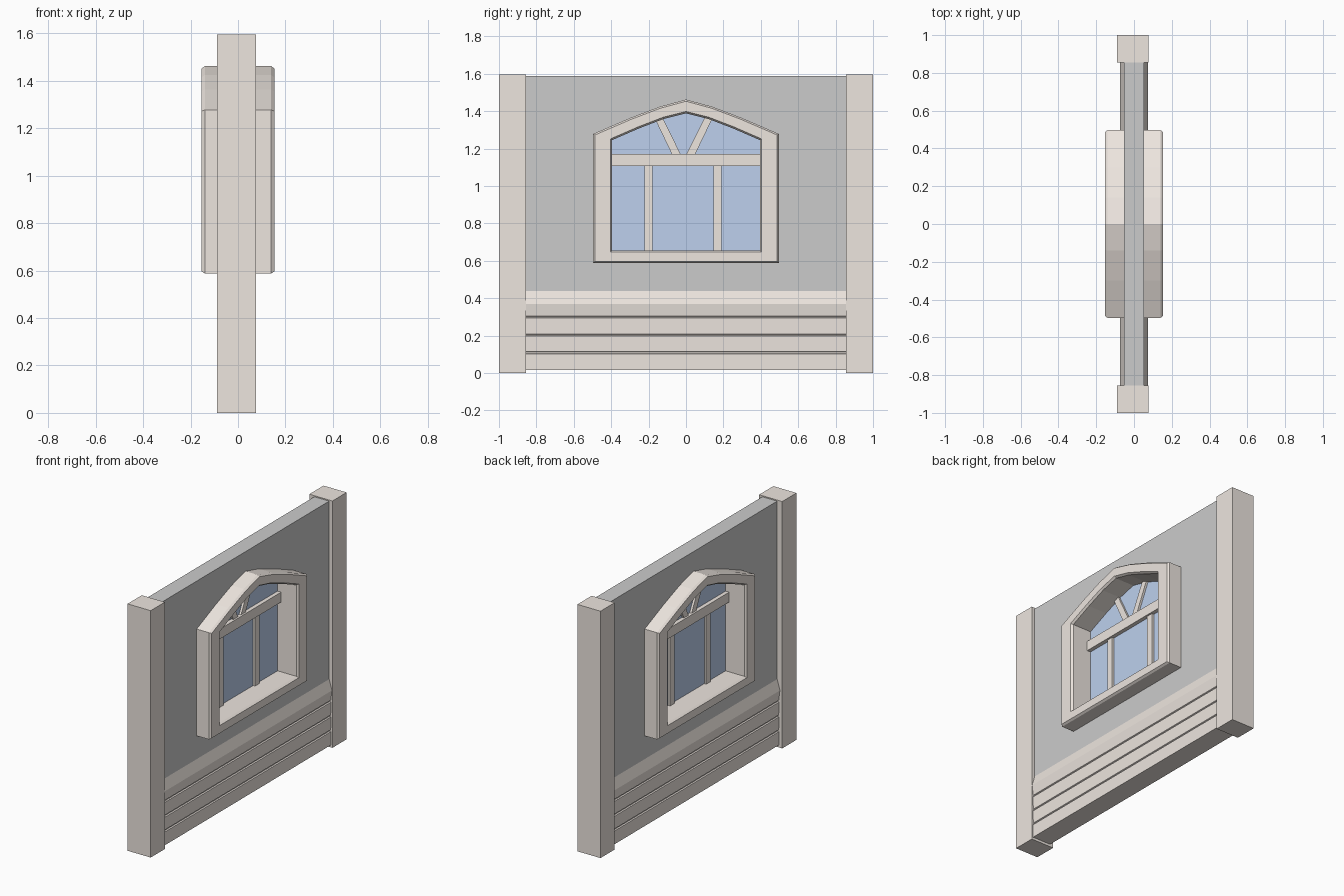
import bpy, bmesh

if "Cube" in bpy.data.objects:
    bpy.data.objects.remove(bpy.data.objects["Cube"])


def material(name, rgb):
    m = bpy.data.materials.new(name)
    m.diffuse_color = (*rgb, 1)
    m.use_nodes = True
    m.node_tree.nodes["Principled BSDF"].inputs["Base Color"].default_value = m.diffuse_color
    return m


TRIM = material("trim", (0.85, 0.79, 0.74))
GLASS = material("glass", (0.51, 0.63, 0.85))


def loft(name, loops, mat=None, ring=False):
    """Bridge equal-length loops; cap the ends, or close them into a ring."""
    bm = bmesh.new()
    vs = [[bm.verts.new(p) for p in lp] for lp in loops]
    n = len(vs[0])
    for k in range(len(vs) if ring else len(vs) - 1):
        a, b = vs[k], vs[(k + 1) % len(vs)]
        for i in range(n):
            j = (i + 1) % n
            bm.faces.new((a[i], a[j], b[j], b[i]))
    if not ring:
        bm.faces.new(vs[0])
        bm.faces.new(vs[-1])
    bmesh.ops.recalc_face_normals(bm, faces=bm.faces)
    me = bpy.data.meshes.new(name)
    bm.to_mesh(me)
    bm.free()
    ob = bpy.data.objects.new(name, me)
    bpy.context.collection.objects.link(ob)
    if mat:
        me.materials.append(mat)
    return ob


def slab(name, pts, x0, x1, mat=None):
    """Extrude a (y, z) outline along x."""
    return loft(name, [[(x, y, z) for y, z in pts] for x in (x0, x1)], mat)


def rect(y0, y1, z0, z1):
    return [(y0, z0), (y1, z0), (y1, z1), (y0, z1)]


def arch(bottom, half):
    """Window outline: flat sill, with the right half of the arch mirrored."""
    w = half[0][0]
    return [(-w, bottom), (w, bottom)] + half + [(-y, z) for y, z in half[-2::-1]]


def scaled(pts, s, zc=1.0):
    return [(y * s, zc + (z - zc) * s) for y, z in pts]


OUTER = arch(0.588, [(0.497, 1.278), (0.30, 1.363), (0.14, 1.424), (0, 1.462)])
INNER = arch(0.655, [(0.395, 1.245), (0.25, 1.308), (0.12, 1.358), (0, 1.388)])

# Wall panel with the window opening
wall = slab("wall_panel", rect(-0.86, 0.86, 0.43, 1.588), -0.053, 0.053)
cutter = slab("opening_cutter", scaled(OUTER, 0.92), -0.3, 0.3)
cutter.hide_render = True
mod = wall.modifiers.new("opening", 'BOOLEAN')
mod.operation = 'DIFFERENCE'
mod.solver = 'EXACT'
mod.object = cutter
bpy.context.view_layer.objects.active = wall
bpy.ops.object.modifier_apply(modifier="opening")
bpy.data.objects.remove(cutter)

# Corner posts
for side, (a, b) in {"left": (-1, -0.855), "right": (0.855, 1)}.items():
    slab("post_" + side, rect(a, b, 0, 1.595), -0.089, 0.076, TRIM)

# Grooved siding boards with a sloped cap, same on both faces
half = [(0.066, 0.016)]
for z in (0.108, 0.203, 0.299):
    half += [(0.066, z - 0.006), (0.058, z - 0.003), (0.058, z + 0.003), (0.064, z + 0.006)]
half += [(0.073, 0.37), (0.053, 0.438)]
profile = half + [(-x, z) for x, z in reversed(half)]
loft("siding", [[(x, y, z) for x, z in profile] for y in (-0.857, 0.857)], TRIM)

# Deep window frame with bevelled edges
sections = [(OUTER, 1, -0.14), (OUTER, 1, 0.14), (OUTER, 0.98, 0.153), (INNER, 1.025, 0.153),
            (INNER, 1, 0.14), (INNER, 1, -0.14), (INNER, 1.025, -0.153), (OUTER, 0.98, -0.153)]
loft("window_frame", [[(x, y, z) for y, z in scaled(o, s)] for o, s, x in sections],
     TRIM, ring=True)

# Glass pane
slab("glass_pane", scaled(INNER, 1.01), -0.006, 0.006, GLASS)

# Glazing bars
slab("cross_bar", rect(-0.397, 0.397, 1.106, 1.17), -0.032, 0.032, TRIM)
for i, y in enumerate((-0.2, 0.168)):
    slab(f"upright_bar_{i}", rect(y - 0.022, y + 0.022, 0.652, 1.11), -0.02, 0.02, TRIM)
for i, s in enumerate((-1, 1)):
    pts = [(0.013, 1.165), (0.06, 1.165), (0.15, 1.352), (0.114, 1.368)]
    slab(f"fan_bar_{i}", [(s * y - 0.013, z) for y, z in pts], -0.02, 0.02, TRIM)
